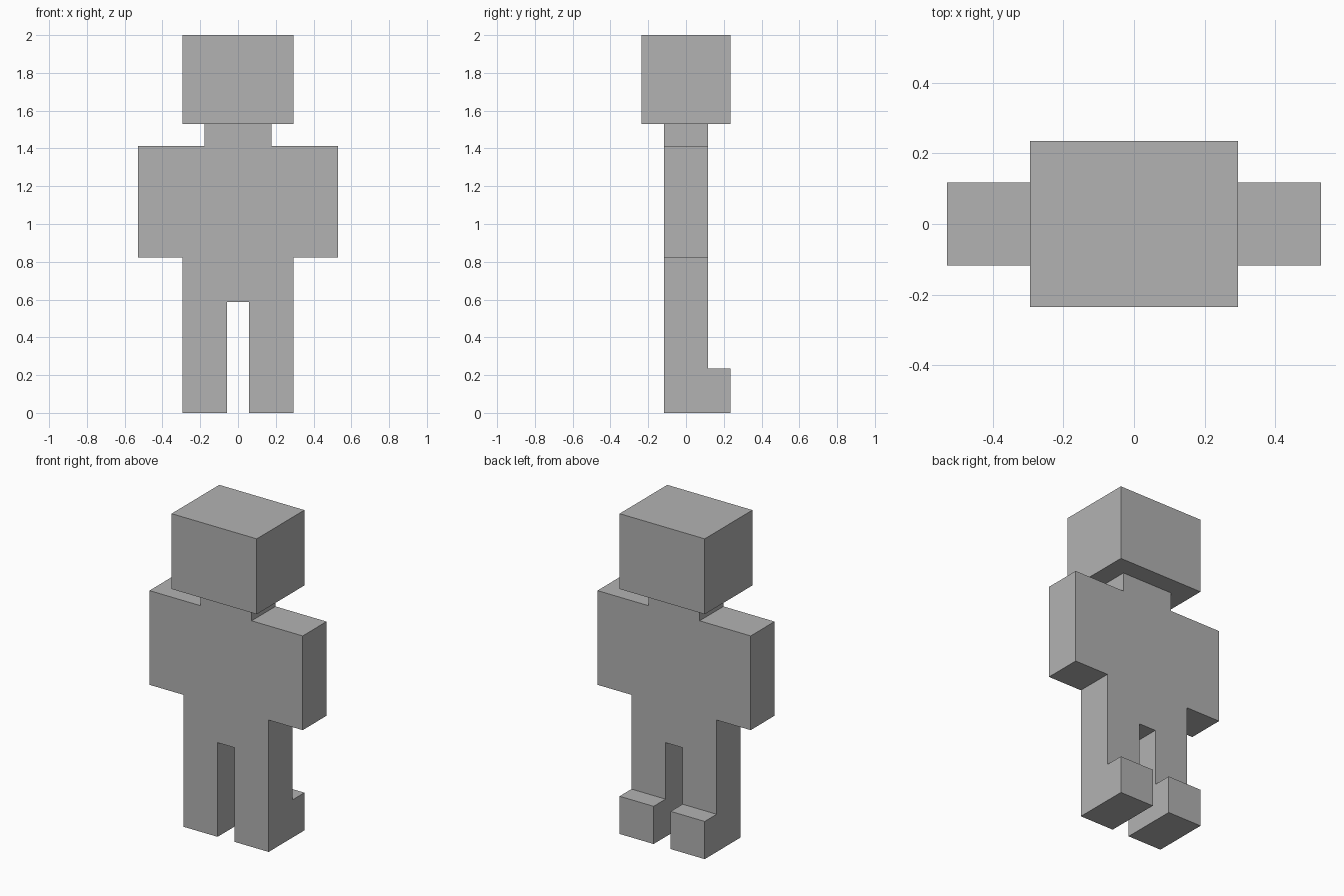
import bpy
import bmesh
from mathutils import Vector

if "Cube" in bpy.data.objects:
    bpy.data.objects.remove(bpy.data.objects["Cube"], do_unlink=True)

U = 2 / 34  # one block unit: the figure is 34 units tall

grey = bpy.data.materials.new("plain grey")
grey.use_nodes = True
colour = (0.448, 0.448, 0.448, 1)
grey.diffuse_color = colour
grey.node_tree.nodes["Principled BSDF"].inputs["Base Color"].default_value = colour


def finish(name, bm):
    """Scale from block units and link the part to the scene."""
    bmesh.ops.scale(bm, vec=(U, U, U), verts=bm.verts)
    bmesh.ops.recalc_face_normals(bm, faces=bm.faces)
    mesh = bpy.data.meshes.new(name)
    bm.to_mesh(mesh)
    bm.free()
    mesh.materials.append(grey)
    bpy.context.collection.objects.link(bpy.data.objects.new(name, mesh))


def extrude(bm, faces, direction):
    """Extrude faces along a direction, leaving no inner faces behind."""
    new = bmesh.ops.extrude_face_region(bm, geom=faces)["geom"]
    verts = [v for v in new if isinstance(v, bmesh.types.BMVert)]
    bmesh.ops.translate(bm, vec=direction, verts=verts)
    bmesh.ops.delete(bm, geom=[f for f in faces if f.is_valid], context="FACES")


# Body: mirrored front outline of legs, hips, arms, shoulders and neck
half = [(1, 10), (1, 0), (5, 0), (5, 14), (9, 14), (9, 24), (3, 24), (3, 26)]
outline = half + [(-x, z) for x, z in reversed(half)]
bm = bmesh.new()
front = bm.faces.new([bm.verts.new((x, -2, z)) for x, z in outline])
back = bm.faces.new([bm.verts.new((x, 2, z)) for x, z in reversed(outline)])
lower, upper = list(front.verts), list(reversed(back.verts))
for i in range(len(outline)):
    j = (i + 1) % len(outline)
    bm.faces.new((lower[j], lower[i], upper[i], upper[j]))
bmesh.ops.recalc_face_normals(bm, faces=bm.faces)

# Feet: cut the legs at ankle height and pull out the rear faces
bmesh.ops.bisect_plane(bm, geom=bm.verts[:] + bm.edges[:] + bm.faces[:],
                       plane_co=(0, 0, 4), plane_no=(0, 0, 1))
heels = [f for f in bm.faces
         if all(v.co.y > 1.9 and v.co.z < 4.1 for v in f.verts)]
extrude(bm, heels, Vector((0, 2, 0)))
bmesh.ops.dissolve_limit(bm, angle_limit=0.01, verts=bm.verts, edges=bm.edges)
finish("body", bm)

# Head: a wide block resting on the neck
bm = bmesh.new()
bmesh.ops.create_cube(bm, size=1)
bmesh.ops.scale(bm, vec=(10, 8, 8), verts=bm.verts)
bmesh.ops.translate(bm, vec=(0, 0, 30), verts=bm.verts)
finish("head", bm)
